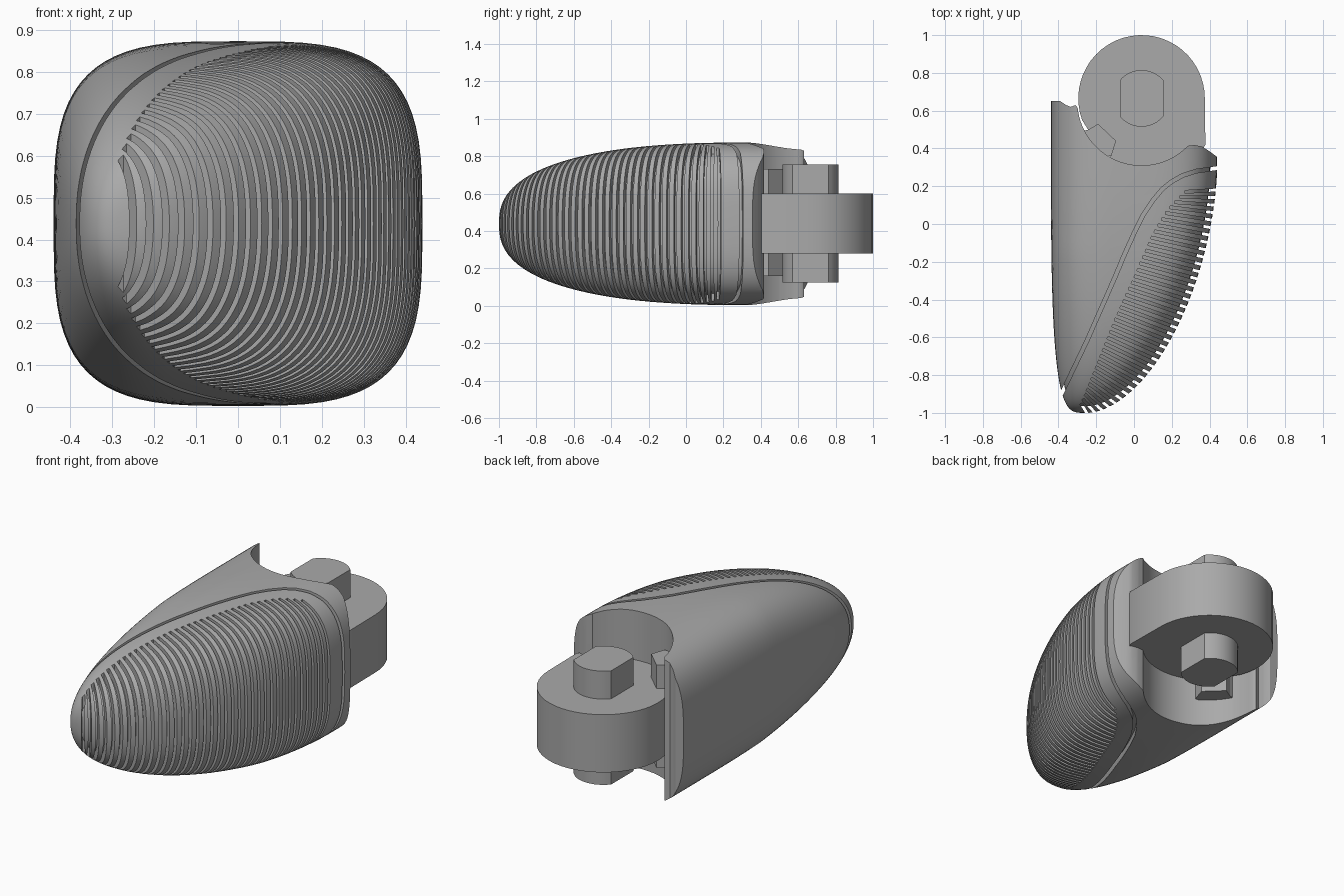
import bpy, bmesh, math
from mathutils import Vector

cube = bpy.data.objects.get("Cube")
if cube:
    bpy.data.objects.remove(cube, do_unlink=True)

grey = bpy.data.materials.new("plain grey")
grey.use_nodes = True
grey.diffuse_color = (0.4, 0.4, 0.4, 1)
grey.node_tree.nodes["Principled BSDF"].inputs["Base Color"].default_value = (0.4, 0.4, 0.4, 1)

MID = 0.438  # height of the horizontal symmetry plane


def finish(name, bm):
    bmesh.ops.recalc_face_normals(bm, faces=bm.faces)
    mesh = bpy.data.meshes.new(name)
    bm.to_mesh(mesh)
    bm.free()
    mesh.materials.append(grey)
    obj = bpy.data.objects.new(name, mesh)
    bpy.context.collection.objects.link(obj)
    return obj


def prisms(name, outlines, z0, z1):
    """Extrude plan outlines straight up into one object."""
    bm = bmesh.new()
    for outline in outlines:
        face = bm.faces.new([bm.verts.new((p[0], p[1], z0)) for p in outline])
        top = bmesh.ops.extrude_face_region(bm, geom=[face])["geom"]
        bmesh.ops.translate(bm, vec=(0, 0, z1 - z0),
                            verts=[v for v in top if isinstance(v, bmesh.types.BMVert)])
    return finish(name, bm)


def subtract(obj, cutter):
    mod = obj.modifiers.new("cut", "BOOLEAN")
    mod.operation, mod.solver, mod.object = "DIFFERENCE", "EXACT", cutter
    bpy.context.view_layer.objects.active = obj
    bpy.ops.object.modifier_apply(modifier=mod.name)
    bpy.data.objects.remove(cutter, do_unlink=True)


def smooth(obj):
    bpy.ops.object.select_all(action="DESELECT")
    obj.select_set(True)
    bpy.context.view_layer.objects.active = obj
    bpy.ops.object.shade_smooth_by_angle(angle=math.radians(30))


# Body shape along y
def swell(y, end, p, q):
    u = max(0.0, (end - y) / (end + 1))
    return max(0.0, 1 - u ** p) ** (1 / q)


def right_edge(y):
    return -0.25 + 0.69 * swell(y, 0.3, 1.7, 1.8)


def left_edge(y):
    return -0.25 - 0.19 * swell(y, 0.65, 4, 4)


def loft(name, inset, segments=72, rows=48):
    """Rounded body with superellipse sections, optionally shrunk by an inset."""
    bm, rings = bmesh.new(), []
    shrink = 1 - inset / 0.43
    for i in range(1, rows + 1):
        s = (i / rows) ** 2
        y = -1 + 1.7 * s
        centre = (left_edge(y) + right_edge(y)) / 2
        w = (right_edge(y) - left_edge(y)) / 2 * shrink
        h = 0.435 * swell(y, 0.35, 2.5, 2.5) * shrink
        power = 2 / (2.2 + 1.2 * min(1, s * 2))
        ring = []
        for k in range(segments):
            a = math.tau * k / segments
            c, n = math.cos(a), math.sin(a)
            ring.append(bm.verts.new((centre + w * math.copysign(abs(c) ** power, c),
                                      y + inset * (1 - s),
                                      MID + h * math.copysign(abs(n) ** power, n))))
        rings.append(ring)
    tip = bm.verts.new((-0.25, -1 + inset, MID))
    for k in range(segments):
        j = (k + 1) % segments
        bm.faces.new((tip, rings[0][k], rings[0][j]))
        for a, b in zip(rings, rings[1:]):
            bm.faces.new((a[k], b[k], b[j], a[j]))
    bm.faces.new(rings[-1])
    return finish(name, bm)


# Plan curve helpers
def along(points, t):
    lengths = [(b - a).length for a, b in zip(points, points[1:])]
    d = t * sum(lengths)
    for a, b, l in zip(points, points[1:], lengths):
        if d <= l:
            return a.lerp(b, d / l)
        d -= l
    return points[-1].copy()


def strip(points, width):
    left, right = [], []
    for i, p in enumerate(points):
        d = (points[min(i + 1, len(points) - 1)] - points[max(i - 1, 0)]).normalized()
        n = Vector((-d.y, d.x)) * width / 2
        left.append(p + n)
        right.append(p - n)
    return left + right[::-1]


def arc(cx, cy, r, a0, a1, n):
    return [(cx + r * math.cos(math.radians(a0 + (a1 - a0) * i / n)),
             cy + r * math.sin(math.radians(a0 + (a1 - a0) * i / n))) for i in range(n + 1)]


# Seam groove and the slots between the ribs
seam = [Vector(p) for p in ((-0.44, -1.01), (-0.37, -0.87), (-0.25, -0.62), (-0.1, -0.28), (-0.05, -0.16),
                            (0, -0.05), (0.05, 0.05), (0.1, 0.125), (0.15, 0.185), (0.2, 0.225),
                            (0.26, 0.258), (0.33, 0.28), (0.44, 0.296), (0.56, 0.305))]
border = [Vector(p) for p in ((-0.28, -0.95), (-0.2, -0.75), (-0.1, -0.5), (0, -0.28),
                              (0.1, -0.05), (0.18, 0.08), (0.27, 0.17))]
rim = [Vector((right_edge(y), y)) for y in (-1 + 1.18 * (i / 60) ** 2 for i in range(61))]
cuts = [strip(seam, 0.02)]
SLOTS = 37
for i in range(SLOTS):
    t = i / (SLOTS - 1)
    inner, outer = along(border, t ** 1.1), along(rim, t)
    cuts.append(strip([inner, outer + (outer - inner).normalized() * 0.1], 0.015))
grooves = prisms("groove_cutter", cuts, -0.1, 1)
subtract(grooves, loft("core", 0.035))

# Body with ribbed pad and a hollowed back for the hinge
body = loft("ribbed_body", 0)
subtract(body, grooves)
back = ([(-0.7, 0.65), (-0.39, 0.65), (-0.36, 0.63), (-0.335, 0.62), (-0.31, 0.63)]
        + arc(0.04, 0.65, 0.34, 186, 316, 32)
        + [(0.32, 0.418), (0.36, 0.41), (0.4, 0.385), (0.44, 0.355), (0.7, 0.2), (0.7, 1.2), (-0.7, 1.2)])
subtract(body, prisms("back_cutter", [back], -0.2, 1.2))
smooth(body)

# Hinge tongue
smooth(prisms("hinge_tongue", [arc(0.04, 0.665, 0.335, 0, 200, 28)
              + [(-0.2, 0.43), (-0.05, 0.28), (0.3, 0.28), (0.378, 0.42)]], 0.28, 0.6))

# Hinge pin with two flat sides
pin = [(min(0.157, max(-0.077, x)), y) for x, y in
       arc(0.04, 0.665, 0.15, 40, 140, 12) + arc(0.04, 0.665, 0.15, 220, 320, 12)]
smooth(prisms("hinge_pin", [pin], 0.125, 0.755))

# Stop lug beside the tongue
prisms("stop_lug", [[(-0.28, 0.49), (-0.24, 0.5), (-0.19, 0.53), (-0.095, 0.44),
                     (-0.12, 0.36), (-0.2, 0.36)]], 0.16, 0.73)
